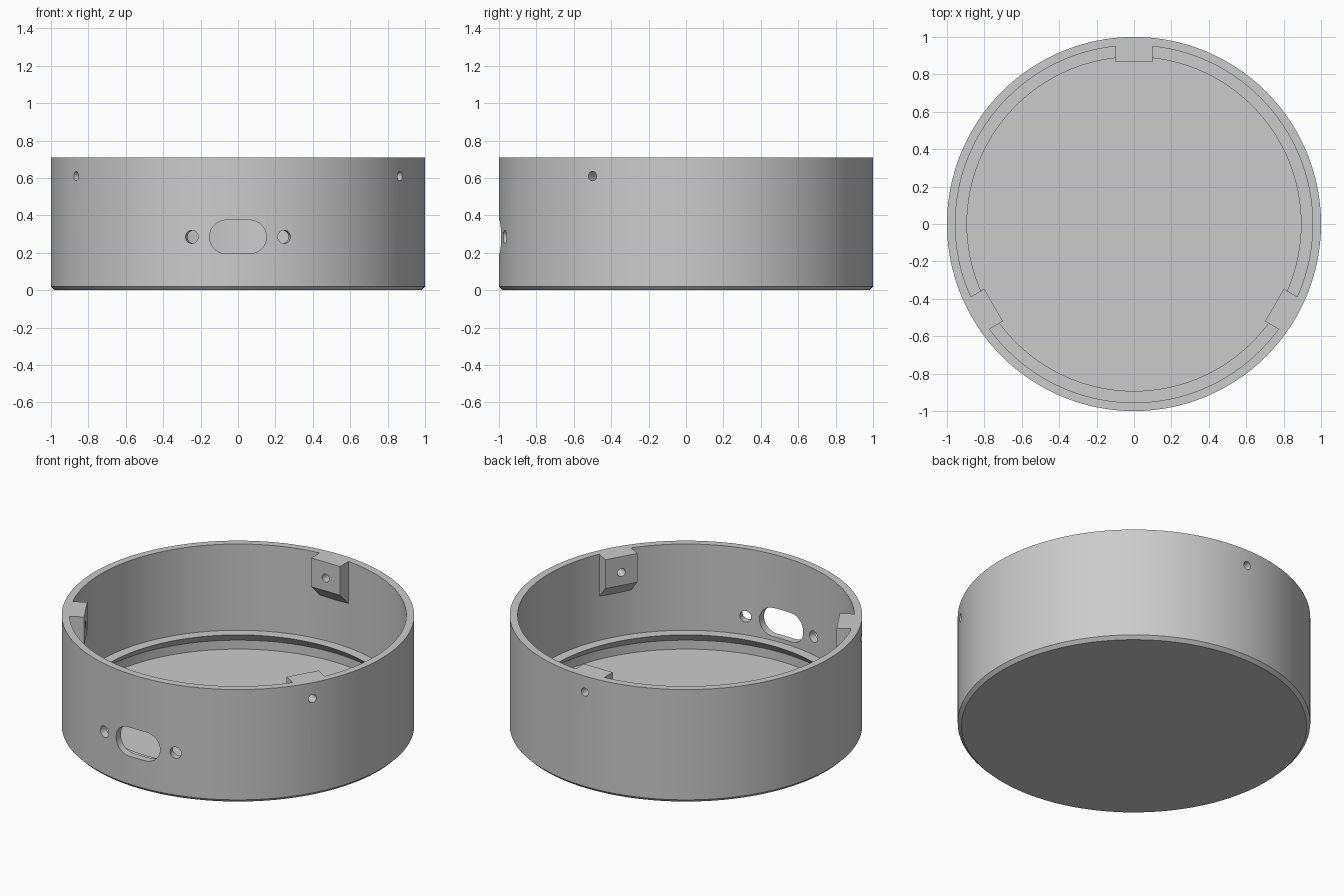
import bpy, bmesh, math
from mathutils import Matrix, Vector

cube = bpy.data.objects.get("Cube")
if cube:
    bpy.data.objects.remove(cube, do_unlink=True)

SEGMENTS = 128
HEIGHT = 0.71
INNER = 0.955
BOSS_ANGLES = (90, 210, 330)   # compass of the three screw bosses

grey = bpy.data.materials.new("grey plastic")
grey.use_nodes = True
grey.diffuse_color = (0.6, 0.6, 0.6, 1)
grey.node_tree.nodes["Principled BSDF"].inputs["Base Color"].default_value = (0.6, 0.6, 0.6, 1)


def finish(bm, name):
    bmesh.ops.recalc_face_normals(bm, faces=bm.faces[:])
    mesh = bpy.data.meshes.new(name)
    bm.to_mesh(mesh)
    bm.free()
    mesh.materials.append(grey)
    obj = bpy.data.objects.new(name, mesh)
    bpy.context.collection.objects.link(obj)
    return obj


def lathe(name, profile):
    """Spin an (r, z) profile about z and cap both open ends."""
    bm = bmesh.new()
    verts = [bm.verts.new((r, 0, z)) for r, z in profile]
    edges = [bm.edges.new(pair) for pair in zip(verts, verts[1:])]
    bmesh.ops.spin(bm, geom=verts + edges, cent=(0, 0, 0), axis=(0, 0, 1),
                   angle=math.tau, steps=SEGMENTS, use_merge=True)
    bmesh.ops.remove_doubles(bm, verts=bm.verts[:], dist=1e-5)
    rims = [e for e in bm.edges if e.is_boundary]
    bmesh.ops.holes_fill(bm, edges=rims, sides=0)
    return finish(bm, name)


def prism(name, points, offset, matrix=Matrix()):
    """Extrude a flat outline of 3D points along an offset."""
    bm = bmesh.new()
    face = bm.faces.new([bm.verts.new(p) for p in points])
    out = bmesh.ops.extrude_face_region(bm, geom=[face], use_keep_orig=True)
    moved = [v for v in out["geom"] if isinstance(v, bmesh.types.BMVert)]
    bmesh.ops.translate(bm, verts=moved, vec=Vector(offset))
    bm.transform(matrix)
    return finish(bm, name)


def radial_hole(name, degrees, z, radius):
    """Cylinder cutter pointing outward through the wall."""
    bm = bmesh.new()
    turn = Matrix.Rotation(math.radians(degrees), 4, 'Z')
    lie = Matrix.Rotation(math.pi / 2, 4, 'Y')
    bmesh.ops.create_cone(bm, cap_ends=True, segments=32, radius1=radius, radius2=radius,
                          depth=0.4, matrix=turn @ Matrix.Translation((0.95, 0, z)) @ lie)
    return finish(bm, name)


def combine(target, tool, operation):
    mod = target.modifiers.new(tool.name, 'BOOLEAN')
    mod.operation = operation
    mod.solver = 'EXACT'
    mod.object = tool
    bpy.context.view_layer.update()
    bpy.context.view_layer.objects.active = target
    bpy.ops.object.modifier_apply(modifier=mod.name)
    bpy.data.objects.remove(tool, do_unlink=True)


# Round body: chamfered base, thin wall, undercut ledge and recessed floor
body = lathe("round_housing", [
    (0.98, 0), (1, 0.02), (1, HEIGHT), (INNER, HEIGHT), (INNER, 0.17),
    (0.893, 0.17), (INNER, 0.108), (INNER, 0.052)])

# Screw bosses with sloped undersides, flush with the rim
for angle in BOSS_ANGLES:
    outline = [(0.867, -0.1, 0.53), (0.867, -0.1, HEIGHT),
               (0.975, -0.1, HEIGHT), (0.975, -0.1, 0.422)]
    boss = prism("screw_boss", outline, (0, 0.2, 0),
                 Matrix.Rotation(math.radians(angle), 4, 'Z'))
    combine(body, boss, 'UNION')

# Screw holes through the bosses
for angle in BOSS_ANGLES:
    combine(body, radial_hole("screw_hole", angle, 0.61, 0.025), 'DIFFERENCE')

# Rounded port slot in the front wall, with a fixing hole on each side
slot = []
for i in range(34):
    a = math.pi * (i if i < 17 else i - 1) / 16 - math.pi / 2
    side = 0.062 if i < 17 else -0.062
    slot.append((side + 0.09 * math.cos(a), -1.2, 0.285 + 0.09 * math.sin(a)))
combine(body, prism("port_slot", slot, (0, 0.4, 0)), 'DIFFERENCE')
for side in (-1, 1):
    combine(body, radial_hole("fixing_hole", 270 + side * 14.3, 0.285, 0.035), 'DIFFERENCE')

# Smooth round walls, crisp edges
bpy.ops.object.select_all(action='DESELECT')
body.select_set(True)
bpy.context.view_layer.objects.active = body
bpy.ops.object.shade_smooth_by_angle(angle=math.radians(25))
